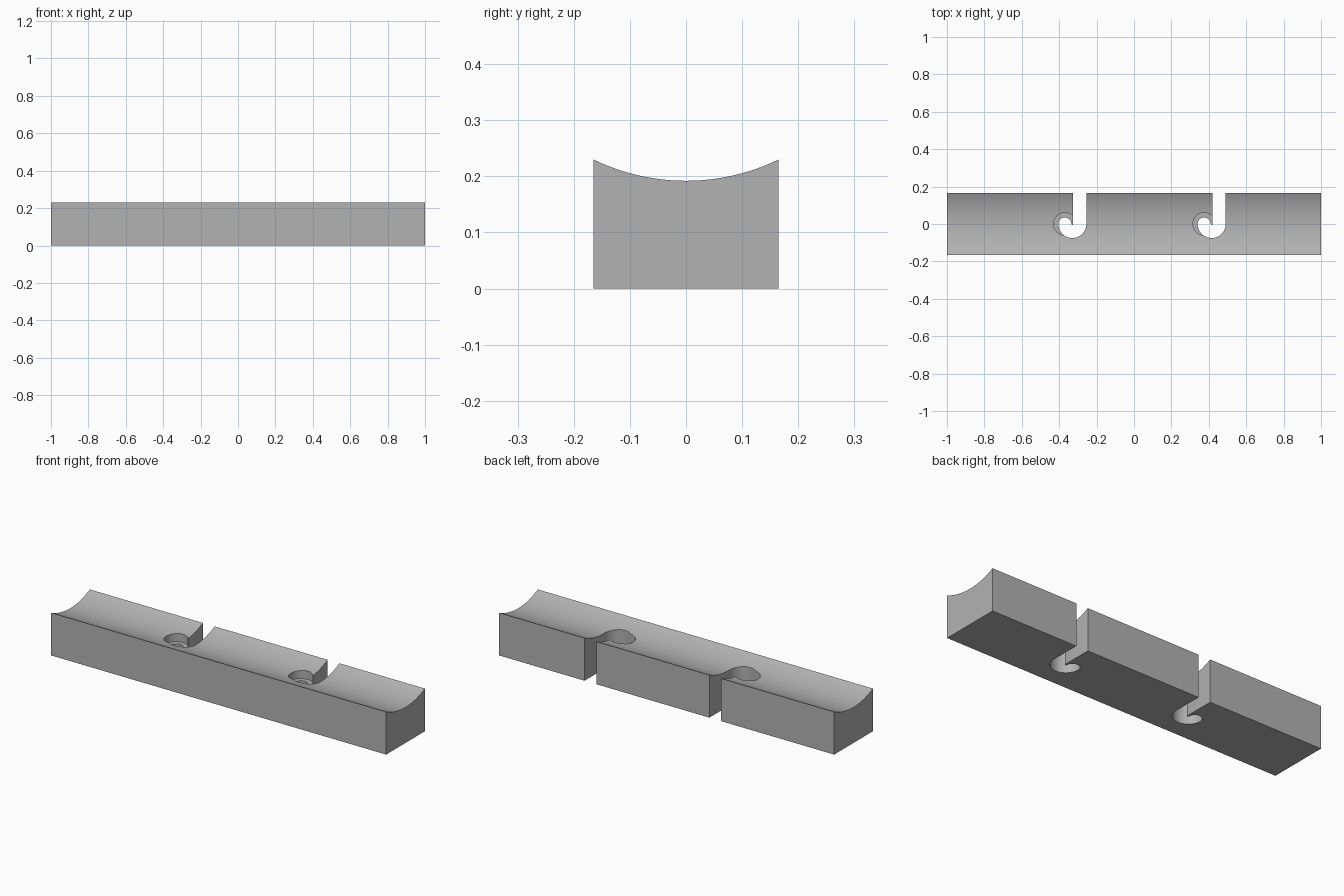
import bpy, bmesh, math
from mathutils import Vector

cube = bpy.data.objects.get("Cube")
if cube:
    bpy.data.objects.remove(cube, do_unlink=True)

HALF_W, EDGE_Z, DIP_Z = 0.165, 0.23, 0.192

grey = bpy.data.materials.new("plain grey")
grey.use_nodes = True
colour = (0.45, 0.45, 0.45, 1)
grey.diffuse_color = colour
grey.node_tree.nodes["Principled BSDF"].inputs["Base Color"].default_value = colour


def arc(cx, cy, r, start, end, steps):
    """Points along a circular arc, angles in degrees."""
    angles = [math.radians(start + (end - start) * i / steps) for i in range(steps + 1)]
    return [(cx + r * math.cos(a), cy + r * math.sin(a)) for a in angles]


def prism(name, outline, to_3d, sweep):
    """Extrude a flat outline along the sweep vector."""
    bm = bmesh.new()
    face = bm.faces.new([bm.verts.new(to_3d(*p)) for p in outline])
    moved = bmesh.ops.extrude_face_region(bm, geom=[face])["geom"]
    bmesh.ops.translate(bm, vec=Vector(sweep),
                        verts=[v for v in moved if isinstance(v, bmesh.types.BMVert)])
    bmesh.ops.recalc_face_normals(bm, faces=bm.faces)
    mesh = bpy.data.meshes.new(name)
    bm.to_mesh(mesh)
    bm.free()
    mesh.materials.append(grey)
    obj = bpy.data.objects.new(name, mesh)
    bpy.context.collection.objects.link(obj)
    return obj


def cut(target, cutter):
    cutter.hide_render = True
    mod = target.modifiers.new(cutter.name, 'BOOLEAN')
    mod.operation = 'DIFFERENCE'
    mod.solver = 'EXACT'
    mod.object = cutter
    bpy.context.view_layer.objects.active = target
    bpy.ops.object.modifier_apply(modifier=mod.name)
    bpy.data.objects.remove(cutter, do_unlink=True)


# Bar with a shallow concave trough along its top
sag = EDGE_Z - DIP_Z
radius = (HALF_W ** 2 + sag ** 2) / (2 * sag)
spread = math.degrees(math.asin(HALF_W / radius))
trough = arc(0, DIP_Z + radius, radius, 270 + spread, 270 - spread, 24)
section = [(-HALF_W, 0), (HALF_W, 0)] + trough
bar = prism("grooved_bar", section, lambda y, z: (-1, y, z), (2, 0, 0))

# Two hooked slots open at the back, each with a recess round its end
BEND, HALF_SLOT = 0.04, 0.035
for x in (-0.33, 0.415):
    hook = [(x + BEND - HALF_SLOT, 0.3), (x + BEND + HALF_SLOT, 0.3)]
    hook += arc(x, 0, BEND + HALF_SLOT, 0, -180, 28)
    hook += arc(x - BEND, 0, HALF_SLOT, 180, 0, 20)[1:]
    hook += arc(x, 0, BEND - HALF_SLOT, -180, 0, 6)[1:]
    cut(bar, prism("slot_cutter", hook, lambda a, b: (a, b, -0.1), (0, 0, 0.5)))
    ring = arc(x - BEND, 0, 0.06, 0, 360, 40)[:-1]
    cut(bar, prism("recess_cutter", ring, lambda a, b: (a, b, 0.152), (0, 0, 0.2)))

# Smooth curves, sharp edges
bpy.ops.object.select_all(action='DESELECT')
bar.select_set(True)
bpy.context.view_layer.objects.active = bar
bpy.ops.object.shade_smooth_by_angle(angle=math.radians(30))
